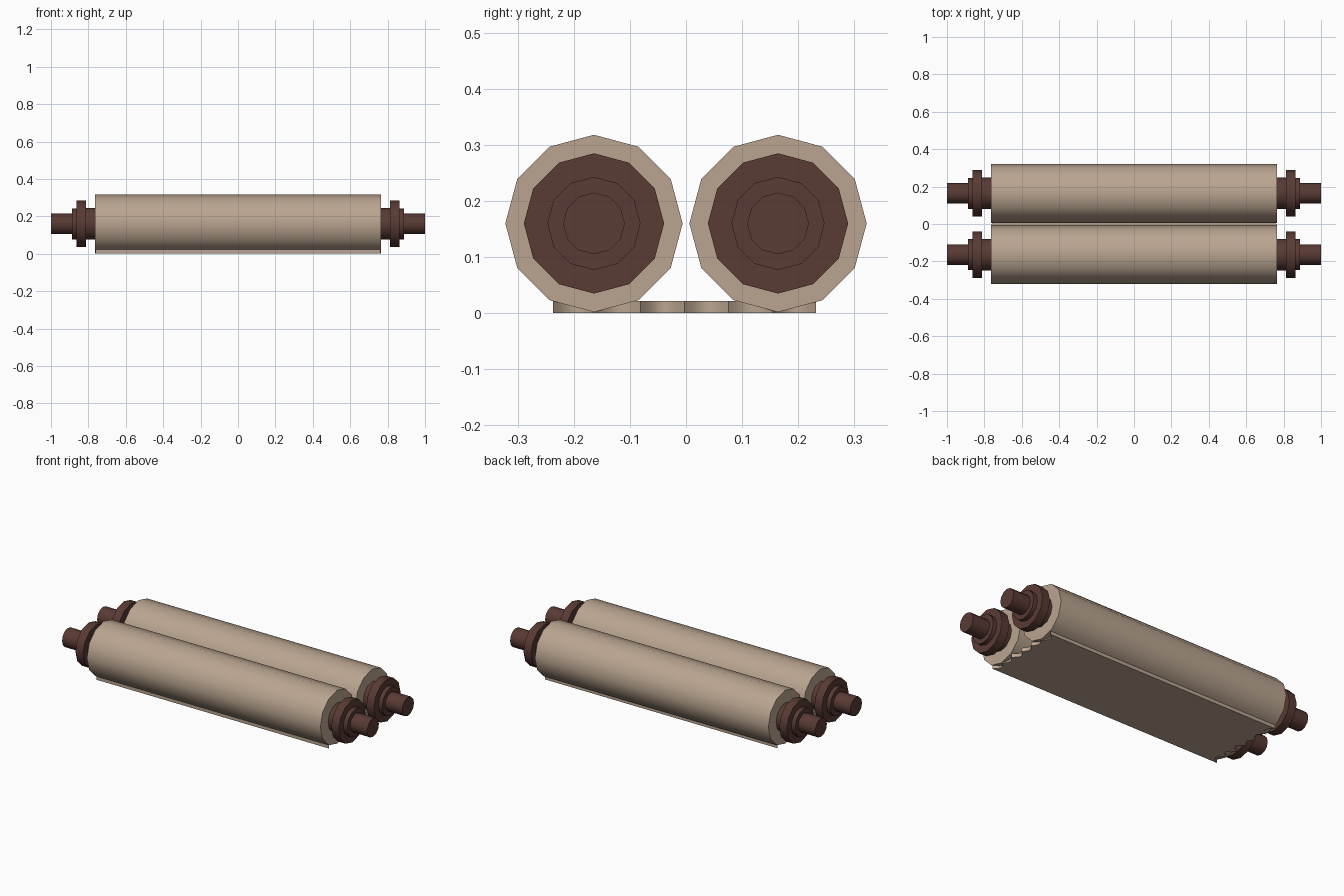
import bpy, bmesh, math, random

if "Cube" in bpy.data.objects:
    bpy.data.objects.remove(bpy.data.objects["Cube"])

random.seed(4)
SIDES = 12
CY, CZ = 0.164, 0.16     # roll centre offset and height


def material(name, rgb):
    m = bpy.data.materials.new(name)
    m.diffuse_color = (*rgb, 1)
    m.use_nodes = True
    m.node_tree.nodes["Principled BSDF"].inputs["Base Color"].default_value = m.diffuse_color
    return m


parchment = material("parchment tan", (0.49, 0.375, 0.28))
wood = material("dark brown wood", (0.100, 0.043, 0.034))


def finish(name, bm, mat, y=0, z=0):
    bmesh.ops.recalc_face_normals(bm, faces=bm.faces)
    me = bpy.data.meshes.new(name)
    bm.to_mesh(me)
    bm.free()
    me.materials.append(mat)
    ob = bpy.data.objects.new(name, me)
    bpy.context.collection.objects.link(ob)
    ob.location = (0, y, z)
    bpy.ops.object.select_all(action='DESELECT')
    ob.select_set(True)
    bpy.context.view_layer.objects.active = ob
    bpy.ops.object.shade_smooth_by_angle(angle=math.radians(35))
    return ob


def turned(name, profile, mat, y):
    """Closed 12-sided turning about the x axis from (x, radius) points."""
    bm = bmesh.new()
    rings = []
    for x, r in profile:
        rings.append([bm.verts.new((x, r * math.cos(2 * math.pi * i / SIDES),
                                    r * math.sin(2 * math.pi * i / SIDES)))
                      for i in range(SIDES)])
    for a, b in zip(rings, rings[1:]):
        for i in range(SIDES):
            j = (i + 1) % SIDES
            bm.faces.new((a[i], a[j], b[j], b[i]))
    bm.faces.new(rings[0])
    bm.faces.new(rings[-1])
    return finish(name, bm, mat, y, CZ)


# stepped handle: collar, wide disc, small collar, grip
HANDLE = [(0.76, 0.085), (0.813, 0.085), (0.813, 0.125), (0.863, 0.125),
          (0.863, 0.083), (0.888, 0.083), (0.888, 0.055), (1.0, 0.055)]

for label, y in (("front", -CY), ("back", CY)):
    turned(label + "_parchment_roll", [(-0.765, 0.158), (0.765, 0.158)], parchment, y)
    for side, s in (("right", 1), ("left", -1)):
        turned(f"{label}_{side}_handle", [(s * x, r) for x, r in HANDLE], wood, y)

# flat sheet between the rolls, with scalloped torn ends
Y0, Y1, BITES, STEPS = -0.237, 0.232, 6, 6


def torn_end(s):
    pts = []
    for b in range(BITES):
        depth = random.uniform(0.02, 0.045)
        for k in range(STEPS):
            t = k / STEPS
            y = Y0 + (Y1 - Y0) * (b + t) / BITES
            pts.append((s * (0.763 - depth * math.sin(math.pi * t)), y))
    return pts + [(s * 0.763, Y1)]


bm = bmesh.new()
right, left = torn_end(1), torn_end(-1)
low, high = ([[bm.verts.new((x, y, z)) for x, y in e] for e in (left, right)]
             for z in (0.0, 0.022))
for i in range(len(right) - 1):
    for l, r in (low, high):
        bm.faces.new((l[i], r[i], r[i + 1], l[i + 1]))
    for a, b in zip(low, high):
        bm.faces.new((a[i], a[i + 1], b[i + 1], b[i]))
for i in (0, -1):
    bm.faces.new((low[0][i], low[1][i], high[1][i], high[0][i]))
finish("torn_parchment_sheet", bm, parchment)
